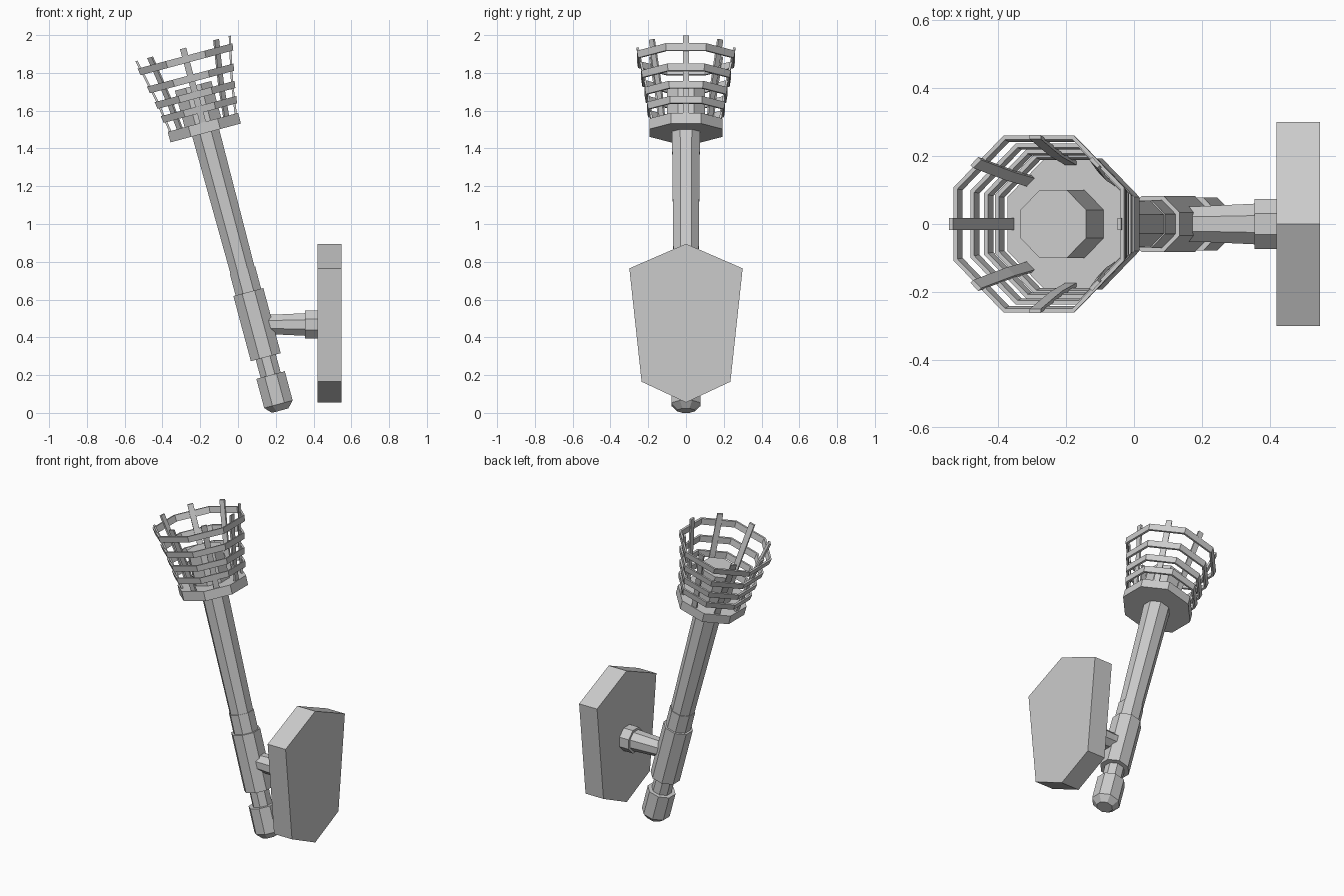
import bpy
import bmesh
import math
from mathutils import Matrix

if "Cube" in bpy.data.objects:
    bpy.data.objects.remove(bpy.data.objects["Cube"], do_unlink=True)

SIDES = 8
STEP = math.tau / SIDES

grey = bpy.data.materials.new("plain_grey")
grey.use_nodes = True
grey.diffuse_color = (0.6, 0.6, 0.6, 1)
grey.node_tree.nodes["Principled BSDF"].inputs["Base Color"].default_value = grey.diffuse_color

# Frames: the leaning torch axis, and the horizontal wall arm
torch = Matrix.Translation((0.223, 0, 0.012)) @ Matrix.Rotation(math.radians(-15), 4, "Y")
arm = Matrix.Translation((0, 0, 0.468)) @ Matrix.Rotation(math.radians(90), 4, "Y")


def finish(name, bm, frame):
    bmesh.ops.recalc_face_normals(bm, faces=bm.faces)
    mesh = bpy.data.meshes.new(name)
    bm.to_mesh(mesh)
    bm.free()
    mesh.transform(frame)
    mesh.materials.append(grey)
    obj = bpy.data.objects.new(name, mesh)
    bpy.context.collection.objects.link(obj)
    return obj


def bridge(bm, a, b):
    n = len(a)
    for i in range(n):
        j = (i + 1) % n
        bm.faces.new((a[i], a[j], b[j], b[i]))


def turned(name, profile, frame, ring=False):
    """Octagonal turning; profile is (distance to flat, height)."""
    bm = bmesh.new()
    loops = []
    for flat, height in profile:
        r = flat / math.cos(STEP / 2)
        loops.append([bm.verts.new((r * math.cos((k + 0.5) * STEP),
                                    r * math.sin((k + 0.5) * STEP), height))
                      for k in range(SIDES)])
    for a, b in zip(loops, loops[1:]):
        bridge(bm, a, b)
    if ring:
        bridge(bm, loops[-1], loops[0])
    else:
        bm.faces.new(loops[0])
        bm.faces.new(loops[-1])
    return finish(name, bm, frame)


def strip(name, path, width, thick, frame):
    """Flat bar following a (radius, height) path."""
    bm = bmesh.new()
    w = width / 2
    loops = [[bm.verts.new(p) for p in ((r, -w, h), (r, w, h), (r - thick, w, h), (r - thick, -w, h))]
             for r, h in path]
    for a, b in zip(loops, loops[1:]):
        bridge(bm, a, b)
    bm.faces.new(loops[0])
    bm.faces.new(loops[-1])
    return finish(name, bm, frame)


# Handle
turned("pommel", [(0.045, 0), (0.078, 0.035), (0.078, 0.195)], torch)
turned("handle_neck", [(0.055, 0.19), (0.055, 0.30)], torch)
turned("grip_sleeve", [(0.082, 0.293), (0.082, 0.65)], torch)
turned("shaft_collar", [(0.070, 0.64), (0.070, 0.77)], torch)
turned("shaft", [(0.065, 0.65), (0.074, 1.53)], torch)

# Bowl
turned("basket_base", [(0.193, 1.522), (0.193, 1.58)], torch)
turned("burner_core", [(0.10, 1.57), (0.10, 1.78)], torch)

# Basket: flared upright bars and four octagonal hoops
bar_path = [(0.184, 1.57), (0.196, 1.65), (0.209, 1.74), (0.228, 1.83), (0.262, 1.985)]
for k in range(SIDES):
    strip(f"basket_bar_{k + 1}", bar_path, 0.034, 0.012,
          torch @ Matrix.Rotation(k * STEP, 4, "Z"))

for k, (flat, height) in enumerate([(0.196, 1.65), (0.208, 1.73), (0.226, 1.82), (0.249, 1.925)]):
    inner, outer, h, flare = flat - 0.004, flat + 0.008, 0.019, 0.003
    turned(f"basket_hoop_{k + 1}",
           [(inner - flare, height - h), (outer - flare, height - h),
            (outer + flare, height + h), (inner + flare, height + h)], torch, ring=True)

# Wall bracket
turned("bracket_arm", [(0.052, 0.13), (0.052, 0.19), (0.06, 0.36)], arm)
turned("bracket_flange", [(0.073, 0.355), (0.073, 0.425)], arm)

# Six-sided wall plate
outline = [(0, 0.895), (0.3, 0.765), (0.235, 0.165), (0, 0.055), (-0.235, 0.165), (-0.3, 0.765)]
bm = bmesh.new()
back, front = [[bm.verts.new((x, y, z)) for y, z in outline] for x in (0.42, 0.547)]
bridge(bm, back, front)
bm.faces.new(back)
bm.faces.new(front)
finish("wall_plate", bm, Matrix.Identity(4))
